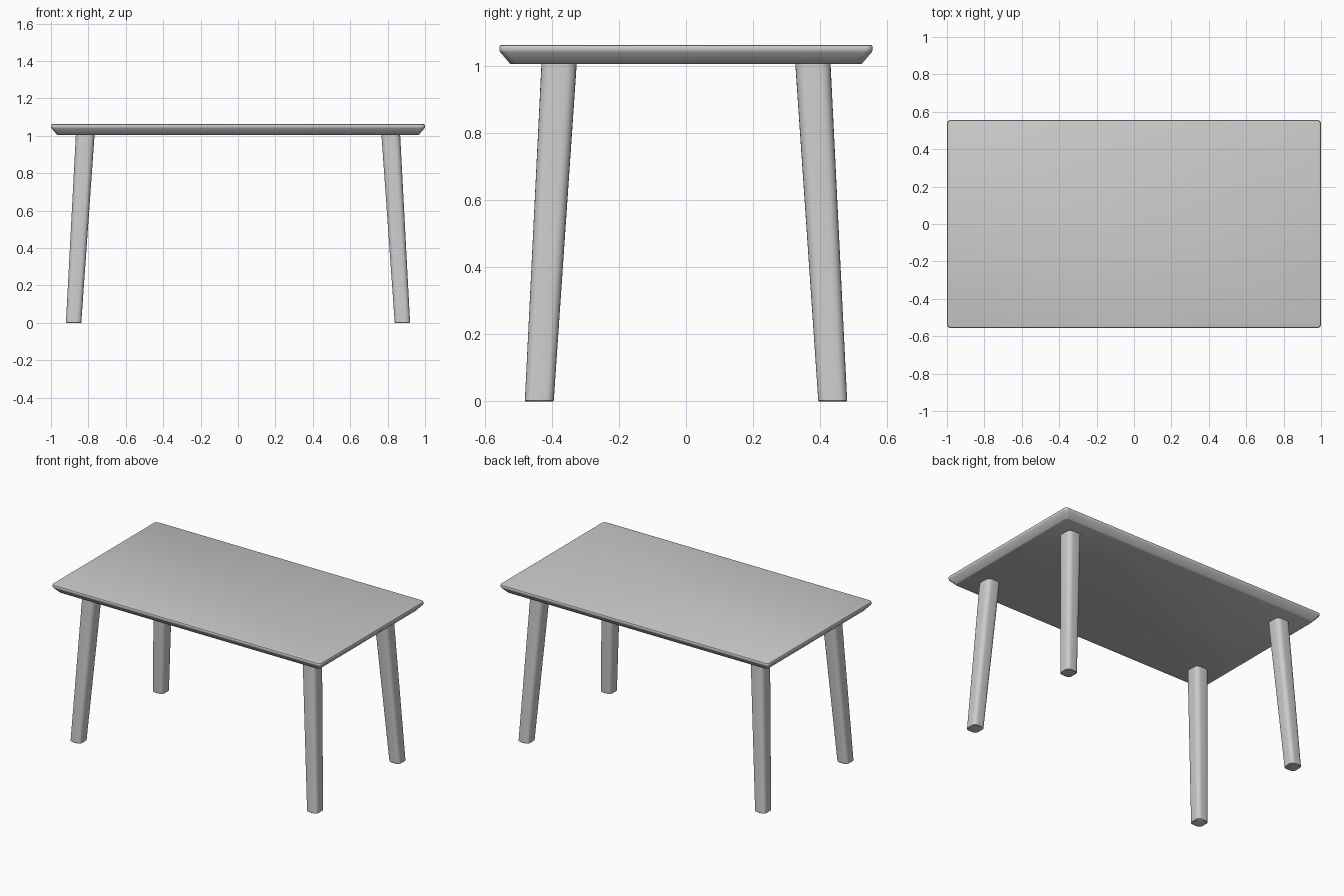
import bpy, bmesh, math

if "Cube" in bpy.data.objects:
    bpy.data.objects.remove(bpy.data.objects["Cube"])


def rounded_rect(cx, cy, hx, hy, r, seg, z):
    """Points of a rounded rectangle, counter-clockwise seen from above."""
    pts = []
    for i, (sx, sy) in enumerate([(1, 1), (-1, 1), (-1, -1), (1, -1)]):
        for k in range(seg + 1):
            a = math.pi / 2 * (i + k / seg)
            pts.append((cx + sx * (hx - r) + r * math.cos(a),
                        cy + sy * (hy - r) + r * math.sin(a), z))
    return pts


def loft(name, sections):
    """Skin a stack of matching sections and cap both ends."""
    bm = bmesh.new()
    rings = [[bm.verts.new(p) for p in s] for s in sections]
    n = len(rings[0])
    for low, high in zip(rings, rings[1:]):
        for i in range(n):
            j = (i + 1) % n
            bm.faces.new((low[i], low[j], high[j], high[i]))
    bm.faces.new(rings[0][::-1])
    bm.faces.new(rings[-1])
    mesh = bpy.data.meshes.new(name)
    bm.to_mesh(mesh)
    bm.free()
    obj = bpy.data.objects.new(name, mesh)
    bpy.context.collection.objects.link(obj)
    bpy.ops.object.select_all(action='DESELECT')
    obj.select_set(True)
    bpy.context.view_layer.objects.active = obj
    bpy.ops.object.shade_smooth_by_angle(angle=math.radians(35))
    return obj


# Tabletop: thin upright rim, wide chamfer underneath (inset, height)
profile = [(0.035, 1.005), (0.031, 1.007), (0.003, 1.04), (0.0, 1.046),
           (0.0, 1.056), (0.002, 1.06), (0.006, 1.062)]
loft("tabletop", [rounded_rect(0, 0, 1 - d, 0.556 - d, 0.022, 5, z)
                  for d, z in profile])

# Legs: splayed, tapered, rounded-square section (height, inset)
sections = []
for z, inset in [(0, 0.003), (0.003, 0), (1.012, 0)]:
    t = z / 1.005
    sections.append(rounded_rect(0.879 - 0.062 * t, 0.437 - 0.059 * t,
                                 0.041 + 0.009 * t - inset,
                                 0.043 + 0.0095 * t - inset,
                                 0.024 + 0.006 * t, 5, z))
legs = loft("legs", sections)
mirror = legs.modifiers.new("four_corners", 'MIRROR')
mirror.use_axis = (True, True, False)
mirror.use_mirror_merge = False
